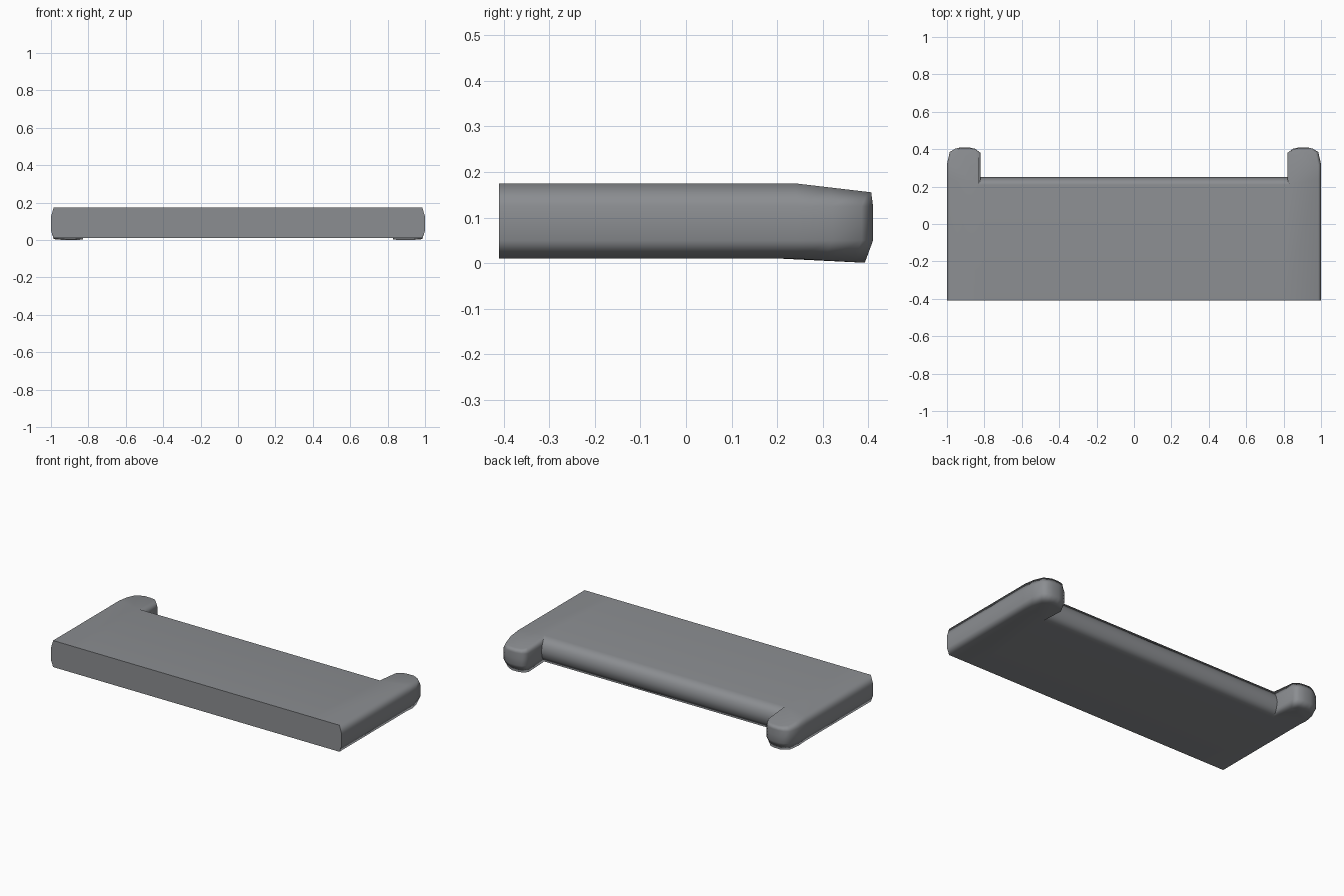
import bpy, bmesh, math

if "Cube" in bpy.data.objects:
    bpy.data.objects.remove(bpy.data.objects["Cube"])

grey = bpy.data.materials.new("slate_grey")
grey.diffuse_color = (0.26, 0.27, 0.285, 1)
grey.use_nodes = True
grey.node_tree.nodes["Principled BSDF"].inputs["Base Color"].default_value = grey.diffuse_color


def half_outline(side, notch, tip):
    """Right half of the plan outline, pulled in by side / notch / tip amounts."""
    s = 1.0 - side
    i = 0.82 + side * 0.6
    t = 0.41 - tip
    return [(0.80, -0.41), (s, -0.41), (s, 0.24), (s, 0.32 - tip), (s - 0.015, t - 0.025),
            (s - 0.045, t - 0.007), (0.925, t), (0.885, t), (0.85, t - 0.008),
            (i, t - 0.03), (i, 0.25 - notch)]


def warp(y, z, level):
    """Horns droop slightly towards their tips."""
    d = max(0, y - 0.24) / 0.17
    return z + (-0.01 * d if level == 0 else -0.02 * d if level == 4 else 0)


# side inset, notch inset, tip inset, height for each ring
levels = [(0.015, 0.04, 0.018, 0.01), (0.0, 0.008, 0.0, 0.05), (0.0, 0.0, 0.0, 0.09),
          (0.0, 0.008, 0.0, 0.125), (0.015, 0.04, 0.004, 0.175)]

bm = bmesh.new()
rings = []
for n, (side, notch, tip, z) in enumerate(levels):
    half = half_outline(side, notch, tip)
    pts = half + [(-x, y) for x, y in reversed(half)]
    rings.append([bm.verts.new((x, y, warp(y, z, n))) for x, y in pts])

# walls
N = len(rings[0])
for a, b in zip(rings, rings[1:]):
    for k in range(N):
        j = (k + 1) % N
        bm.faces.new((a[k], a[j], b[j], b[k]))

# top and bottom: middle panel, two end panels, two horn caps
H = N // 2
for r in (rings[0], rings[-1]):
    bm.faces.new((r[0], r[H - 1], r[H], r[N - 1]))
    for v in (r[:H], r[H:][::-1]):
        bm.faces.new((v[0], v[1], v[2], v[H - 1]))
        bm.faces.new(v[2:])
bmesh.ops.recalc_face_normals(bm, faces=bm.faces)

mesh = bpy.data.meshes.new("shelf_slab")
bm.to_mesh(mesh)
bm.free()
slab = bpy.data.objects.new("shelf_slab", mesh)
bpy.context.collection.objects.link(slab)
mesh.materials.append(grey)

# smooth rounded sides, crisp front edge
bpy.context.view_layer.objects.active = slab
slab.select_set(True)
bpy.ops.object.shade_smooth_by_angle(angle=math.radians(80))
wn = slab.modifiers.new("weighted", 'WEIGHTED_NORMAL')
wn.keep_sharp = True
